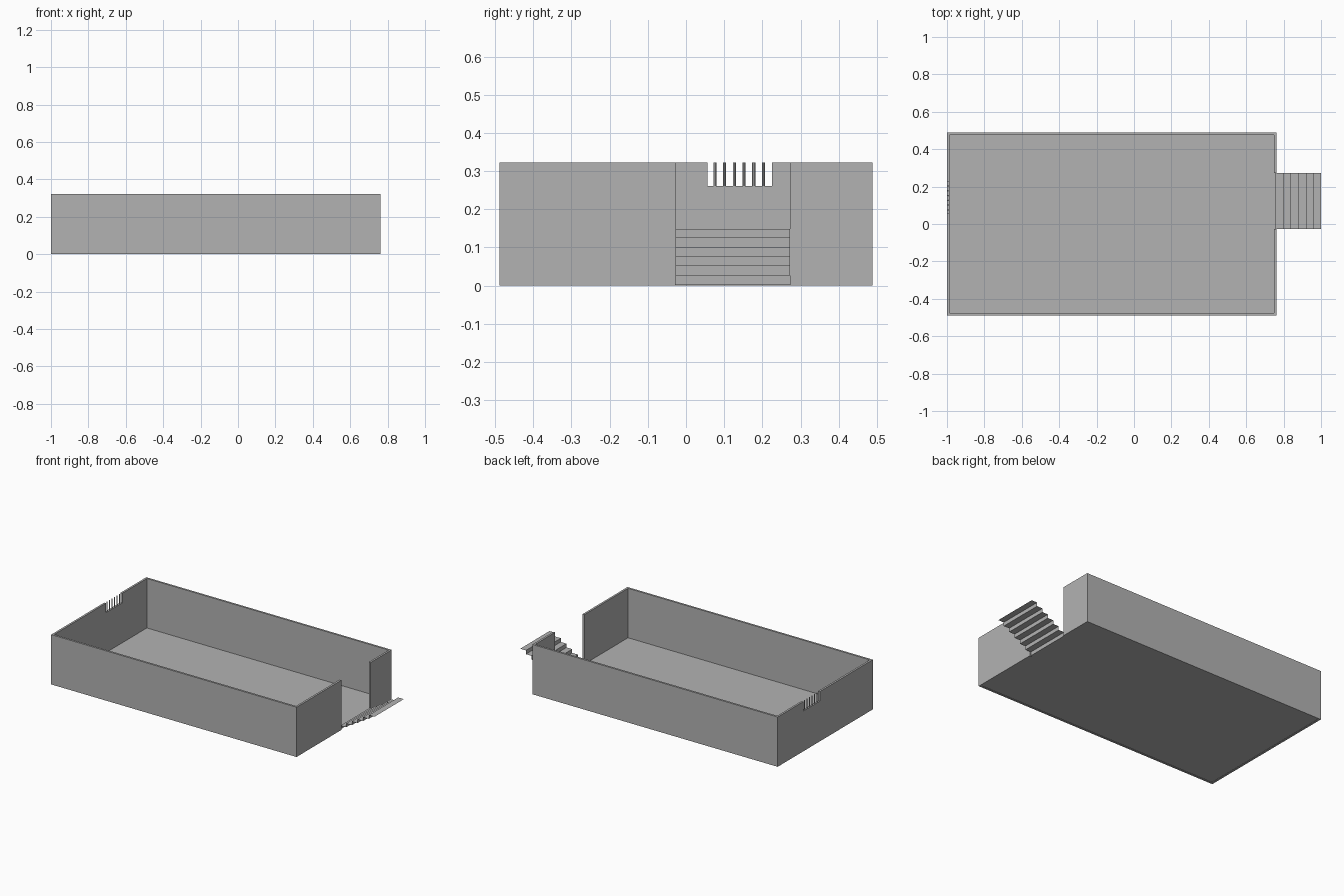
import bpy, bmesh

if "Cube" in bpy.data.objects:
    bpy.data.objects.remove(bpy.data.objects["Cube"])

X0, X1 = -1.0, 0.762       # room extents
Y = 0.488
H = 0.323                  # wall height
T = 0.013                  # wall thickness
D0, D1 = -0.028, 0.272     # doorway span in y
FLOOR = 0.002
SILL = 0.261               # bottom of the barred window

grey = bpy.data.materials.new("dark_grey")
grey.diffuse_color = (0.45, 0.45, 0.45, 1)
grey.use_nodes = True
grey.node_tree.nodes["Principled BSDF"].inputs["Base Color"].default_value = grey.diffuse_color


def finish(name, bm):
    bmesh.ops.recalc_face_normals(bm, faces=bm.faces[:])
    me = bpy.data.meshes.new(name)
    bm.to_mesh(me)
    bm.free()
    me.materials.append(grey)
    ob = bpy.data.objects.new(name, me)
    bpy.context.collection.objects.link(ob)
    return ob


def prism(name, outline, z0, z1):
    """Extrude a flat xy outline from z0 up to z1."""
    bm = bmesh.new()
    face = bm.faces.new([bm.verts.new((x, y, z0)) for x, y in outline])
    ext = bmesh.ops.extrude_face_region(bm, geom=[face], use_keep_orig=True)
    for v in ext["geom"]:
        if isinstance(v, bmesh.types.BMVert):
            v.co.z = z1
    return finish(name, bm)


def rect(x0, x1, y0, y1):
    return [(x0, y0), (x1, y0), (x1, y1), (x0, y1)]


# Walls: one C-shaped ring, open at the doorway
walls = prism("walls", [
    (X1, D0), (X1, -Y), (X0, -Y), (X0, Y), (X1, Y), (X1, D1),
    (X1 - T, D1), (X1 - T, Y - T), (X0 + T, Y - T),
    (X0 + T, -Y + T), (X1 - T, -Y + T), (X1 - T, D0)], 0, H)

# Window notch in the top of the left wall
cutter = prism("window_cutter", rect(X0 - 0.05, X0 + 0.05, 0.056, 0.225), SILL, H + 0.1)
cutter.hide_render = True
mod = walls.modifiers.new("window", "BOOLEAN")
mod.operation = "DIFFERENCE"
mod.solver = "EXACT"
mod.object = cutter
bpy.context.view_layer.objects.active = walls
bpy.ops.object.modifier_apply(modifier=mod.name)
bpy.data.objects.remove(cutter)

# Window bars
for i in range(6):
    bpy.ops.mesh.primitive_cylinder_add(
        vertices=8, radius=0.004, depth=H - SILL,
        location=(X0 + T / 2, 0.0755 + i * 0.0255, (H + SILL) / 2))
    bar = bpy.context.object
    bar.name = f"window_bar_{i + 1}"
    bar.data.materials.append(grey)

# Floor: thin sheet slightly above the wall bottoms
SX = X1 - T / 2
bm = bmesh.new()
bm.faces.new([bm.verts.new((x, y, FLOOR))
              for x, y in rect(X0 + T / 2, SX, -Y + T / 2, Y - T / 2)])
finish("floor", bm)

# Stairs: open zigzag sheet rising outward from the doorway
steps, rise, run = 6, (0.149 - FLOOR) / 6, (1.0 - SX) / 6
profile = [(SX, FLOOR)]
for i in range(steps):
    z = FLOOR + (i + 1) * rise
    profile += [(SX + i * run, z), (SX + (i + 1) * run, z)]
bm = bmesh.new()
rows = [[bm.verts.new((x, y, z)) for x, z in profile] for y in (D0, D1)]
for i in range(len(profile) - 1):
    bm.faces.new((rows[0][i], rows[0][i + 1], rows[1][i + 1], rows[1][i]))
finish("stairs", bm)
